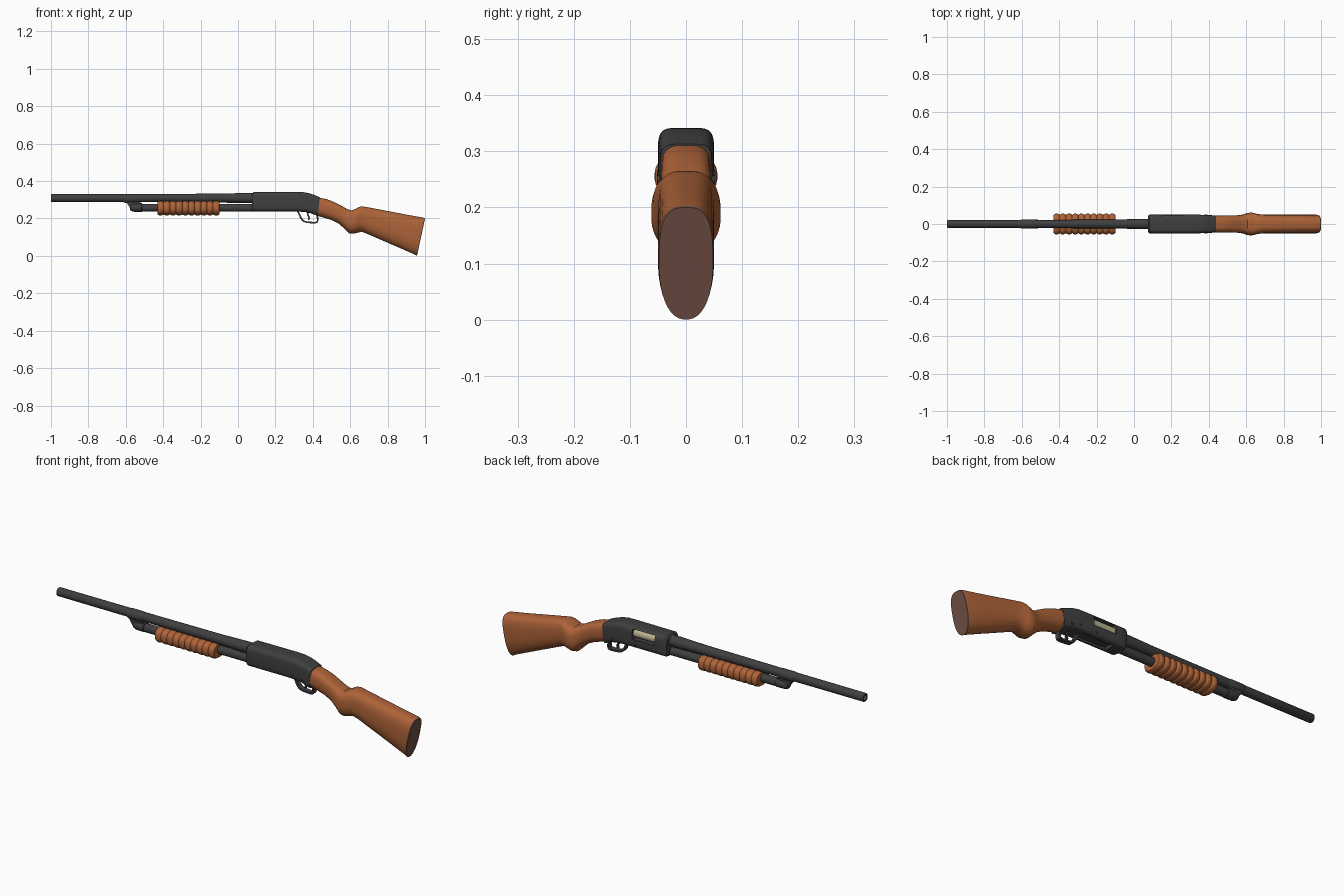
import bpy, bmesh, math
from mathutils import Vector

if "Cube" in bpy.data.objects:
    bpy.data.objects.remove(bpy.data.objects["Cube"])

def material(name, rgb):
    m = bpy.data.materials.new(name)
    m.diffuse_color = (*rgb, 1)
    m.use_nodes = True
    m.node_tree.nodes["Principled BSDF"].inputs["Base Color"].default_value = m.diffuse_color
    return m

METAL = material("dark_metal", (0.05, 0.05, 0.05))
WOOD = material("orange_wood", (0.42, 0.125, 0.04))
PAD = material("brown_rubber", (0.155, 0.075, 0.058))
BRASS = material("pale_bolt", (0.50, 0.45, 0.28))

def finish(name, bm, mat):
    bmesh.ops.recalc_face_normals(bm, faces=bm.faces)
    me = bpy.data.meshes.new(name)
    bm.to_mesh(me)
    bm.free()
    me.materials.append(mat)
    ob = bpy.data.objects.new(name, me)
    bpy.context.collection.objects.link(ob)
    return ob

def bridge(name, rings, mat):
    """Join rings of points into a closed skin with end caps."""
    bm = bmesh.new()
    rs = [[bm.verts.new(p) for p in r] for r in rings]
    n = len(rs[0])
    for a, b in zip(rs, rs[1:]):
        for i in range(n):
            j = (i + 1) % n
            bm.faces.new((a[i], a[j], b[j], b[i]))
    bm.faces.new(rs[0])
    bm.faces.new(rs[-1])
    return finish(name, bm, mat)

def spow(v, p):
    return math.copysign(abs(v) ** p, v) if abs(v) > 1e-9 else 0.0

def loft(name, sections, mat, pt=1.0, pb=1.0, n=32, yc=0.0):
    """Sections: top x, top z, bottom x, bottom z, half width; pt/pb square off top and bottom."""
    rings = []
    for tx, tz, bx, bz, hw in sections:
        ring = []
        for i in range(n):
            a = 2 * math.pi * (i + 0.5) / n
            p = pt if math.sin(a) > 0 else pb
            v = spow(math.sin(a), p)
            t = (v + 1) / 2
            ring.append((bx + (tx - bx) * t, yc + hw * spow(math.cos(a), p), bz + (tz - bz) * t))
        rings.append(ring)
    return bridge(name, rings, mat)

def lathe(name, profile, z, mat, yc=0.0, n=28):
    """Round part along x from (x, radius) pairs."""
    return loft(name, [(x, z + r, x, z - r, r) for x, r in profile], mat, n=n, yc=yc)

def box(name, x0, x1, y0, y1, z0, z1, mat):
    ring = lambda x: [(x, y0, z0), (x, y1, z0), (x, y1, z1), (x, y0, z1)]
    return bridge(name, [ring(x0), ring(x1)], mat)

def strip(name, path, hw, th, mat):
    """Flat bar following a path in the xz plane."""
    rings = []
    for i, (x, z) in enumerate(path):
        a, b = path[max(i - 1, 0)], path[min(i + 1, len(path) - 1)]
        d = Vector((b[0] - a[0], b[1] - a[1])).normalized() * th
        nx, nz = -d.y, d.x
        rings.append([(x + nx, -hw, z + nz), (x + nx, hw, z + nz),
                      (x - nx, hw, z - nz), (x - nx, -hw, z - nz)])
    return bridge(name, rings, mat)

# Barrel with open muzzle
lathe("barrel", [(-0.94, 0.014), (-1.0, 0.014), (-1.0, 0.019), (-0.997, 0.021), (-0.6, 0.0215),
                 (-0.1, 0.024), (0.02, 0.027), (0.1, 0.028)], 0.309, METAL)

# Magazine tube with end cap, and the lug that hangs it from the barrel
lathe("magazine_tube", [(-0.54, 0.021), (0.1, 0.021)], 0.257, METAL)
lathe("magazine_cap", [(-0.578, 0.012), (-0.572, 0.019), (-0.56, 0.023), (-0.53, 0.024),
                       (-0.515, 0.024), (-0.512, 0.021)], 0.259, METAL)
lathe("barrel_ring", [(-0.612, 0.02), (-0.6, 0.025), (-0.535, 0.025), (-0.52, 0.02)], 0.307, METAL)
bridge("barrel_lug", [[(-0.602, y, 0.295), (-0.52, y, 0.295), (-0.525, y, 0.245), (-0.57, y, 0.245)]
                      for y in (-0.015, 0.015)], METAL)

# Ribbed pump handle
RIBS, STEPS = 10, 6
secs = []
for i in range(RIBS * STEPS + 1):
    x = -0.43 + 0.33 * i / (RIBS * STEPS)
    s = 0.87 + 0.13 * abs(math.sin(math.pi * i / STEPS)) ** 0.6
    secs.append((x, 0.256 + 0.038 * s, x, 0.256 - 0.04 * s, 0.056 * s))
loft("pump_handle", secs, WOOD, 0.75, 0.85)

# Receiver
receiver = loft("receiver", [
    (0.076, 0.335, 0.076, 0.242, 0.045), (0.084, 0.341, 0.084, 0.237, 0.05),
    (0.12, 0.341, 0.12, 0.237, 0.05), (0.30, 0.342, 0.30, 0.237, 0.05),
    (0.345, 0.341, 0.335, 0.236, 0.05), (0.375, 0.336, 0.365, 0.233, 0.049),
    (0.405, 0.327, 0.395, 0.226, 0.0475), (0.438, 0.313, 0.426, 0.213, 0.046)],
    METAL, 0.42, 0.42, 40)

# Cut the ejection port and the loading port
for cutter in (box("port_cutter", 0.14, 0.265, 0.022, 0.08, 0.284, 0.333, METAL),
               box("loading_cutter", 0.14, 0.31, -0.026, 0.026, 0.2, 0.252, METAL)):
    mod = receiver.modifiers.new("cut", "BOOLEAN")
    mod.operation, mod.solver, mod.object = "DIFFERENCE", "EXACT", cutter
    bpy.context.view_layer.objects.active = receiver
    bpy.ops.object.modifier_apply(modifier=mod.name)
    bpy.data.objects.remove(cutter)

# Bolt behind the port, shell lifter under the receiver
lathe("bolt", [(0.139, 0.021), (0.266, 0.021)], 0.307, BRASS, yc=0.021)
box("shell_lifter", 0.17, 0.312, -0.018, 0.018, 0.242, 0.254, METAL)

# Cross pins and safety button
for name, x, z, r in (("front_pin", 0.25, 0.256, 0.005), ("rear_pin", 0.34, 0.262, 0.005),
                      ("safety_button", 0.385, 0.25, 0.007)):
    ring = lambda y: [(x + r * math.cos(k * math.pi / 6), y, z + r * math.sin(k * math.pi / 6))
                      for k in range(12)]
    bridge(name, [ring(-0.052), ring(0.052)], METAL)

# Trigger guard and trigger
strip("trigger_guard", [(0.318, 0.242), (0.328, 0.222), (0.338, 0.2), (0.35, 0.186), (0.368, 0.18),
                        (0.41, 0.177), (0.423, 0.18), (0.427, 0.192), (0.422, 0.225)],
      0.013, 0.0045, METAL)
strip("trigger", [(0.372, 0.238), (0.374, 0.218), (0.381, 0.204), (0.377, 0.192)], 0.006, 0.004, METAL)

# Stock with pistol grip
loft("stock", [
    (0.437, 0.311, 0.425, 0.213, 0.045), (0.475, 0.303, 0.46, 0.204, 0.045),
    (0.515, 0.288, 0.50, 0.192, 0.045), (0.555, 0.267, 0.54, 0.172, 0.046),
    (0.585, 0.250, 0.572, 0.142, 0.05), (0.607, 0.243, 0.593, 0.121, 0.057),
    (0.628, 0.251, 0.615, 0.118, 0.062), (0.645, 0.261, 0.64, 0.124, 0.059),
    (0.662, 0.265, 0.662, 0.129, 0.053), (0.70, 0.259, 0.69, 0.118, 0.05),
    (0.80, 0.240, 0.78, 0.079, 0.05), (0.90, 0.221, 0.87, 0.04, 0.05),
    (0.99, 0.205, 0.945, 0.007, 0.05), (0.996, 0.203, 0.953, 0.002, 0.049)],
    WOOD, 0.65, 0.9, 40)

# Butt pad
loft("butt_pad", [(0.996, 0.203, 0.953, 0.002, 0.049), (1.0, 0.2, 0.957, 0.0, 0.048)],
     PAD, 0.65, 0.9, 40)

# Smooth shading with sharp creases kept
bpy.ops.object.select_all(action="SELECT")
bpy.context.view_layer.objects.active = receiver
bpy.ops.object.shade_smooth_by_angle(angle=math.radians(35))
